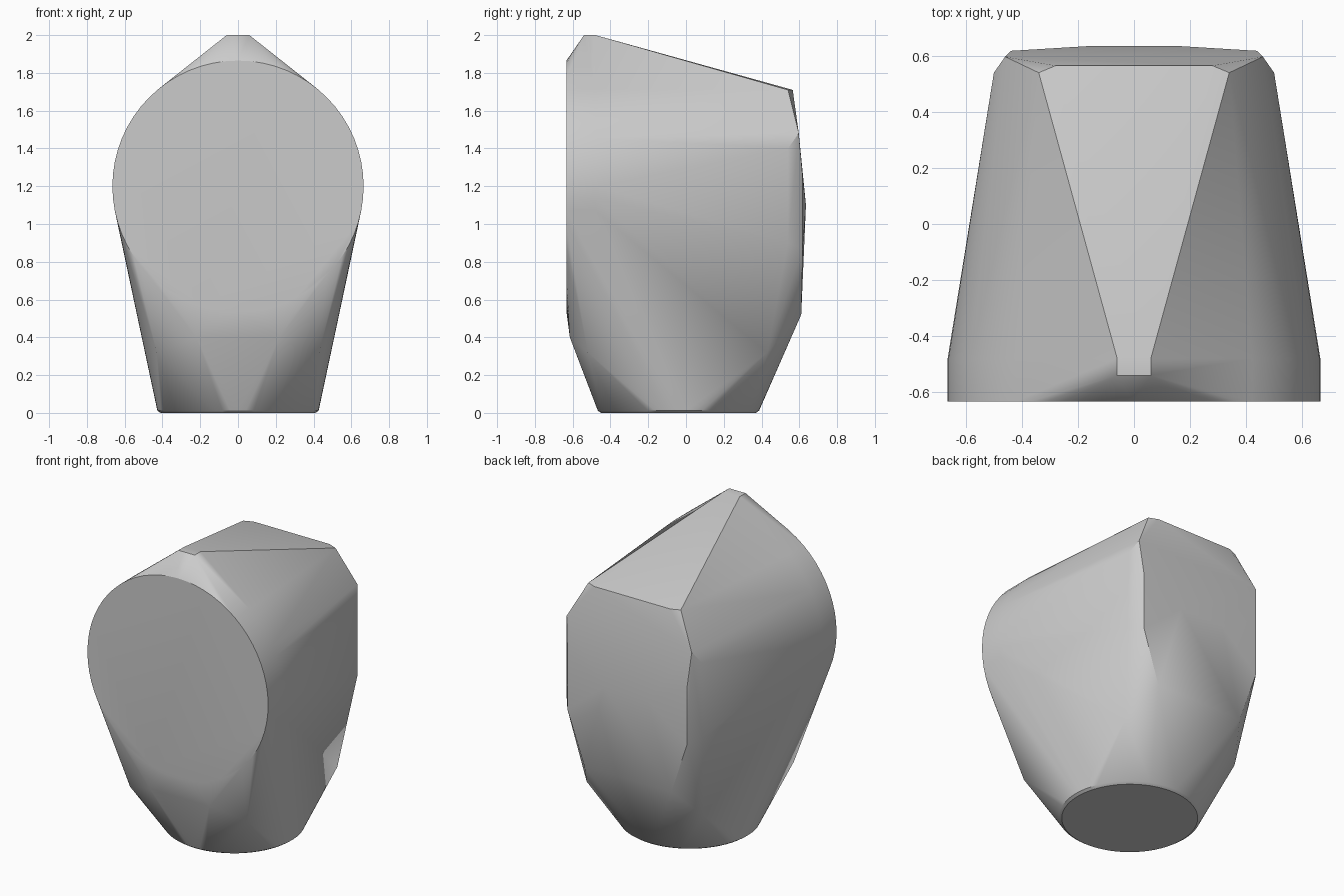
import bpy, bmesh, math

cube = bpy.data.objects.get("Cube")
if cube:
    bpy.data.objects.remove(cube, do_unlink=True)

grey = bpy.data.materials.new("plain grey")
grey.use_nodes = True
colour = (0.6, 0.6, 0.6, 1)
grey.diffuse_color = colour
grey.node_tree.nodes["Principled BSDF"].inputs["Base Color"].default_value = colour

STEPS = 64


def ring(radius):
    """Points of a flat circle around the origin."""
    for i in range(STEPS):
        a = 2 * math.pi * i / STEPS
        yield radius * math.cos(a), radius * math.sin(a)


points = []

# Round front face, extruded a little way back
for y in (-0.633, -0.48):
    points += [(u, y, 1.2 + v) for u, v in ring(0.665)]

# Round foot with a tiny chamfer
for z, radius in ((0, 0.41), (0.012, 0.427)):
    points += [(u, v - 0.04, z) for u, v in ring(radius)]

# Corners of the faceted shell, mirrored across x
corners = [
    # sloping top
    (0.06, -0.54, 2), (0.06, -0.48, 2), (0.34, 0.54, 1.71), (0.28, 0.565, 1.71),
    # bevelled back edge
    (0.46, 0.597, 1.48), (0.5, 0.54, 1.4), (0.5, 0.54, 0.9),
    (0.44, 0.618, 1.25), (0.44, 0.618, 0.87),
    # slightly bulged back
    (0.16, 0.635, 1.1), (0.32, 0.61, 0.52),
    # lower corners
    (0.43, 0.43, 0.32), (0.43, -0.52, 0.32), (0.22, -0.615, 0.4),
]
points += [(s * x, y, z) for x, y, z in corners for s in (-1, 1)]

# Wrap the outline in one convex shell
bm = bmesh.new()
for p in points:
    bm.verts.new(p)
hull = bmesh.ops.convex_hull(bm, input=bm.verts)
spare = {g for g in hull["geom_interior"] + hull["geom_unused"]
         if isinstance(g, bmesh.types.BMVert)}
bmesh.ops.delete(bm, geom=list(spare), context='VERTS')
bmesh.ops.dissolve_limit(bm, angle_limit=math.radians(0.5),
                         verts=bm.verts, edges=bm.edges)
bmesh.ops.recalc_face_normals(bm, faces=bm.faces)

mesh = bpy.data.meshes.new("faceted_body")
bm.to_mesh(mesh)
bm.free()
mesh.materials.append(grey)
body = bpy.data.objects.new("faceted_body", mesh)
bpy.context.collection.objects.link(body)

bpy.ops.object.select_all(action='DESELECT')
body.select_set(True)
bpy.context.view_layer.objects.active = body
bpy.ops.object.shade_smooth_by_angle(angle=math.radians(30))
